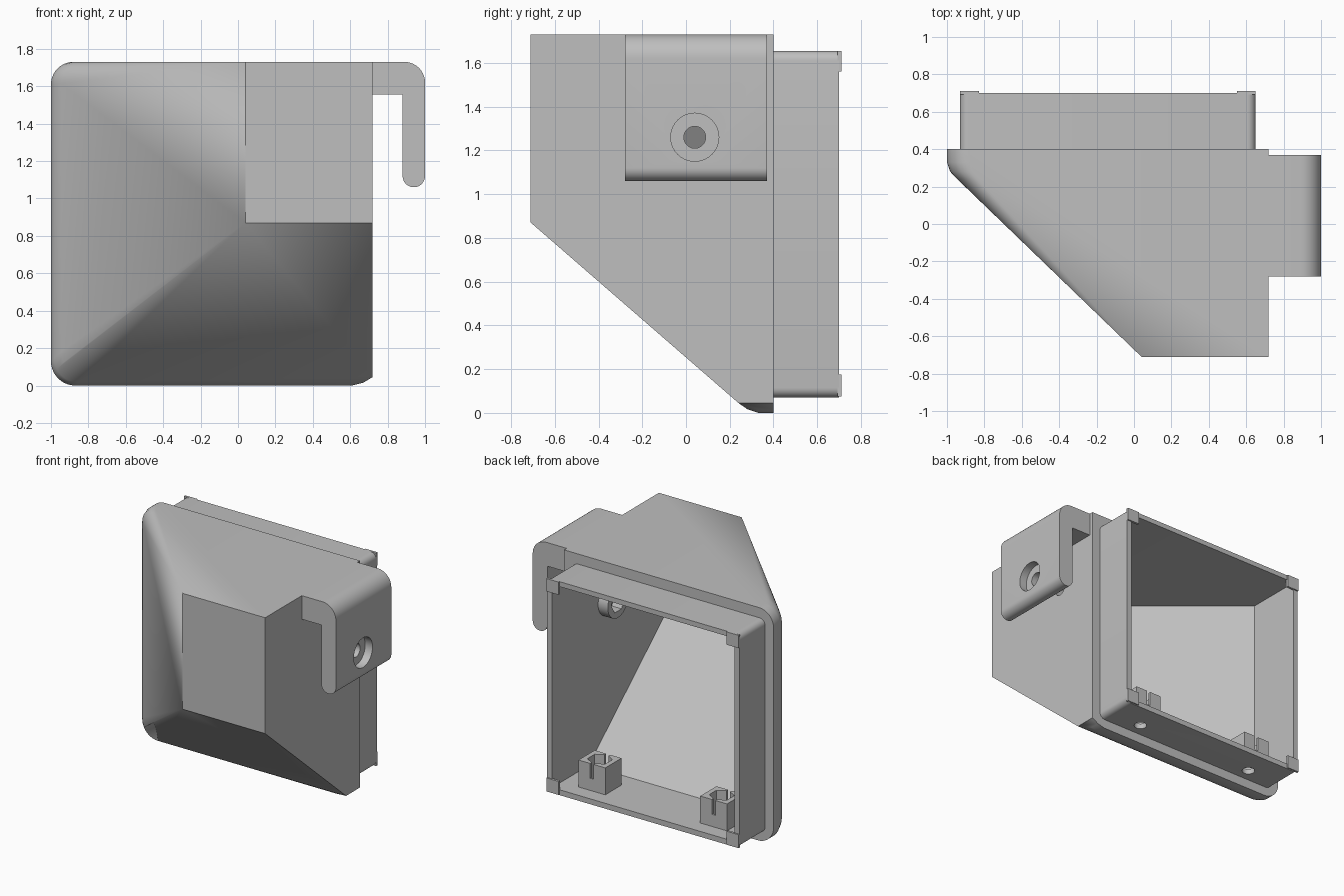
import bpy, bmesh, math
from mathutils import Matrix, Vector

cube = bpy.data.objects.get("Cube")
if cube:
    bpy.data.objects.remove(cube)

grey = bpy.data.materials.new("light_grey_plastic")
grey.use_nodes = True
grey.diffuse_color = (0.52, 0.52, 0.52, 1)
grey.node_tree.nodes["Principled BSDF"].inputs["Base Color"].default_value = (0.52, 0.52, 0.52, 1)


def add(name, bm):
    bmesh.ops.recalc_face_normals(bm, faces=bm.faces)
    mesh = bpy.data.meshes.new(name)
    bm.to_mesh(mesh)
    bm.free()
    mesh.materials.append(grey)
    obj = bpy.data.objects.new(name, mesh)
    bpy.context.collection.objects.link(obj)
    return obj


def hull(name, points):
    bm = bmesh.new()
    for p in points:
        bm.verts.new(p)
    res = bmesh.ops.convex_hull(bm, input=bm.verts)
    loose = {g for g in res["geom_interior"] + res["geom_unused"] if isinstance(g, bmesh.types.BMVert)}
    bmesh.ops.delete(bm, geom=list(loose), context='VERTS')
    bmesh.ops.dissolve_limit(bm, angle_limit=0.005, verts=bm.verts, edges=bm.edges)
    return add(name, bm)


def box(name, x, y, z):
    return hull(name, [(a, b, c) for a in x for b in y for c in z])


def cylinder(name, radius, centre, depth, axis, sides=40):
    bm = bmesh.new()
    turn = Matrix.Rotation(math.pi / 2, 4, 'Y') if axis == 'X' else Matrix()
    bmesh.ops.create_cone(bm, cap_ends=True, segments=sides, radius1=radius, radius2=radius,
                          depth=depth, matrix=Matrix.Translation(centre) @ turn)
    return add(name, bm)


def combine(obj, others, operation='DIFFERENCE'):
    for other in others:
        mod = obj.modifiers.new("cut", 'BOOLEAN')
        mod.operation, mod.solver, mod.object = operation, 'EXACT', other
    graph = bpy.context.evaluated_depsgraph_get()
    mesh = bpy.data.meshes.new_from_object(obj.evaluated_get(graph))
    obj.modifiers.clear()
    obj.data = mesh
    for other in others:
        bpy.data.objects.remove(other)


def arc(cx, cz, r, start, end, steps=10):
    angles = [math.radians(start + (end - start) * i / steps) for i in range(steps + 1)]
    return [(cx + r * math.cos(a), cz + r * math.sin(a)) for a in angles]


def rounded(x0, x1, z0, z1, r):
    return (arc(x0 + r, z0 + r, r, 180, 270, 6) + arc(x1 - r, z0 + r, r, 270, 360, 6)
            + arc(x1 - r, z1 - r, r, 0, 90, 6) + arc(x0 + r, z1 - r, r, 90, 180, 6))


def at(y, outline):
    return [(x, y, z) for x, z in outline]


RIGHT, TOP, BACK = 0.72, 1.73, 0.40
HOLE_Y, HOLE_Z = 0.04, 1.26

# Tapered housing: rounded back outline lofted to a smaller front panel
rim = (arc(-0.88, 1.61, 0.12, 90, 180) + arc(-0.87, 0.13, 0.13, 180, 270)
       + [(0.61, 0), (0.67, 0.015), (RIGHT, 0.045), (RIGHT, TOP)])
points = at(BACK, rim) + at(0.33, rim)
for y, shrink in ((0.28, 0.99), (0.24, 0.968)):
    points += [(RIGHT + (x - RIGHT) * shrink, y, TOP + (z - TOP) * shrink) for x, z in rim]
points += [(RIGHT, 0.24, 0.045)]
points += at(-0.71, [(0.04, 0.87), (RIGHT, 0.87), (RIGHT, TOP), (0.04, TOP)])
housing = hull("housing", points)

# Rear collar joined on, then the cavity opened from the back
collar_outline = rounded(-0.93, 0.65, 0.07, 1.655, 0.045)
collar = hull("collar", at(0.36, collar_outline) + at(0.70, collar_outline))
combine(housing, [collar], 'UNION')
opening = [(-0.89, 0.11), (0.61, 0.11), (0.61, 1.615), (-0.89, 1.615)]
front = [(0.08, 0.90), (0.61, 0.90), (0.61, 1.66), (0.08, 1.66)]
cavity = hull("cavity", at(0.27, opening) + at(0.8, opening) + at(-0.64, front))
combine(housing, [cavity])

# Screw hole through the side wall and drain holes under the sockets
SOCKETS = (-0.64, 0.36)
holes = [cylinder("side_hole", 0.05, (0.66, HOLE_Y, HOLE_Z), 0.3, 'X')]
holes += [cylinder("floor_hole", 0.045, (x, 0.50, 0.09), 0.16, 'Z') for x in SOCKETS]
combine(housing, holes)

# Nut holder on the inside of the side wall
nut_holder = cylinder("nut_holder", 0.12, (0.575, HOLE_Y, HOLE_Z), 0.09, 'X')
combine(nut_holder, [cylinder("nut_pocket", 0.08, (0.575, HOLE_Y, HOLE_Z), 0.2, 'X', 6)])

# Hanging hook on the side
profile = ([(0.71, TOP)] + arc(0.89, TOP - 0.11, 0.11, 90, 0)
           + arc(0.94, 1.12, 0.06, 0, -180, 16) + [(0.88, 1.555), (0.71, 1.555)])
bm = bmesh.new()
face = bm.faces.new([bm.verts.new(p) for p in at(-0.28, profile)])
ext = bmesh.ops.extrude_face_region(bm, geom=[face])
bmesh.ops.translate(bm, vec=Vector((0, 0.65, 0)),
                    verts=[g for g in ext["geom"] if isinstance(g, bmesh.types.BMVert)])
hook = add("hook", bm)
combine(hook, [cylinder("bore", 0.05, (0.94, HOLE_Y, HOLE_Z), 0.3, 'X'),
               cylinder("counterbore", 0.11, (1.0, HOLE_Y, HOLE_Z), 0.12, 'X')])

# Two slotted sockets on the floor
sockets = []
for i, x in enumerate(SOCKETS):
    socket = box(f"floor_socket_{i + 1}", (x - 0.11, x + 0.11), (0.40, 0.59), (0.105, 0.31))
    combine(socket, [cylinder("pocket", 0.085, (x, 0.495, 0.25), 0.4, 'Z', 6),
                     box("slot", (x - 0.015, x + 0.015), (0.3, 0.7), (0.2, 0.4))])
    sockets.append(socket)

# Corner tabs on the collar's back edge
tabs = []
for side, x in (("right", (-0.93, -0.83)), ("left", (0.55, 0.65))):
    for level, z in (("lower", (0.075, 0.175)), ("upper", (1.56, 1.655))):
        tabs.append(box(f"{level}_{side}_tab", x, (0.692, 0.71), z))

# Smooth the rounded parts, keep flat edges sharp
for obj in [housing, nut_holder, hook] + sockets:
    bpy.ops.object.select_all(action='DESELECT')
    obj.select_set(True)
    bpy.context.view_layer.objects.active = obj
    bpy.ops.object.shade_smooth_by_angle(angle=math.radians(28))
